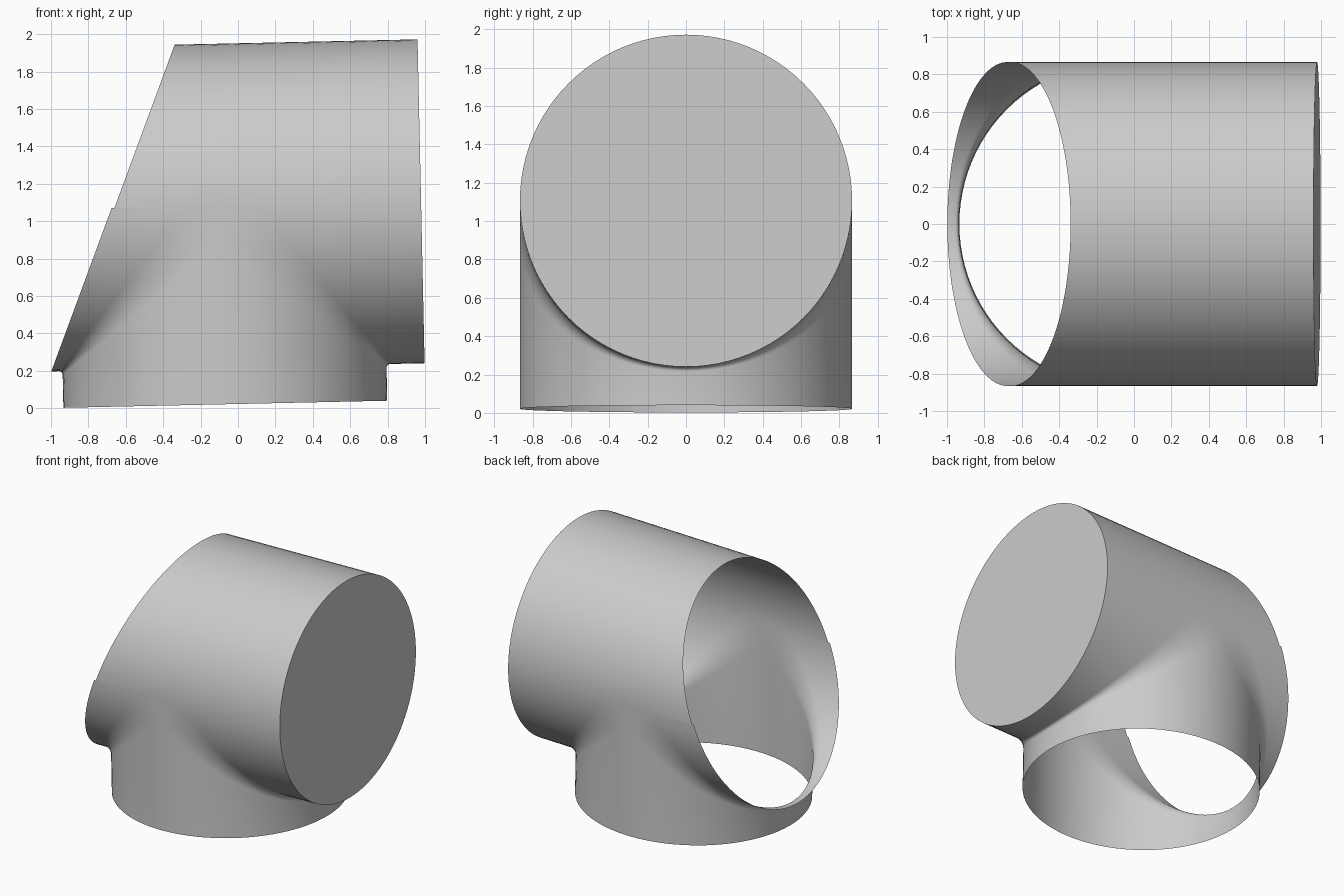
import bpy
import bmesh
from math import sin, cos, pi, radians
from mathutils import Matrix

cube = bpy.data.objects.get("Cube")
if cube:
    bpy.data.objects.remove(cube, do_unlink=True)

R = 0.866          # radius shared by both pipes
RIGHT = 1.07       # axis crossing to the capped end
DROP = 1.062       # axis crossing to the bottom rim
STEPS = 48         # segments per half turn
ARC = 6            # segments across the blend
PLACE = Matrix.Translation((-0.091, 0, 1.083)) @ Matrix.Rotation(radians(-1.25), 4, 'Y')

grey = bpy.data.materials.new("plain grey")
grey.use_nodes = True
grey.diffuse_color = (0.6, 0.6, 0.6, 1)
grey.node_tree.nodes["Principled BSDF"].inputs["Base Color"].default_value = (0.6, 0.6, 0.6, 1)


def slanted_end(z):
    return -0.585 + 0.394 * z


def blend(s):
    return 0.02 + 0.18 * (1 - s / R)


def corner(s, side):
    """Rounded corner between the two pipes in one slice, as (x, z) points."""
    f = blend(s)
    return [(side * (s + f - f * sin(a)), -s - f + f * cos(a))
            for a in (pi / 2 * k / ARC for k in range(ARC + 1))]


def branch_row(bm, t, side):
    y, s = R * cos(t), R * max(sin(t), 0)
    end = RIGHT if side > 0 else slanted_end(-s)
    points = [(end, -s)] + corner(s, side) + [(side * s, -DROP)]
    return [bm.verts.new((x, y, z)) for x, z in points]


def crown_row(bm, t):
    y, z = R * cos(t), R * max(sin(t), 0)
    f = blend(0)
    return [bm.verts.new((x, y, z)) for x in (slanted_end(z) + 0.015, -f, f, RIGHT)]


def bridge(bm, a, b):
    for k in range(len(a) - 1):
        bm.faces.new((a[k], a[k + 1], b[k + 1], b[k]))


def finish(bm, name, smooth):
    bmesh.ops.remove_doubles(bm, verts=bm.verts, dist=0.0001)
    bmesh.ops.recalc_face_normals(bm, faces=bm.faces)
    for face in bm.faces:
        face.smooth = smooth
    bm.transform(PLACE)
    mesh = bpy.data.meshes.new(name)
    bm.to_mesh(mesh)
    bm.free()
    mesh.materials.append(grey)
    obj = bpy.data.objects.new(name, mesh)
    bpy.context.collection.objects.link(obj)


# Pipe junction: upper half shell, two lower branches, flat webs at the sides
bm = bmesh.new()
angles = [pi * i / STEPS for i in range(STEPS + 1)]
crown = [crown_row(bm, t) for t in angles]
left = [branch_row(bm, t, -1) for t in angles]
right = [branch_row(bm, t, 1) for t in angles]
for rows in (crown, left, right):
    for a, b in zip(rows, rows[1:]):
        bridge(bm, a, b)
for i in (0, STEPS):
    bridge(bm, left[i][1:-1], right[i][1:-1])
finish(bm, "pipe_junction", True)

# Flat disc closing the right-hand end
bm = bmesh.new()
bmesh.ops.create_circle(bm, cap_ends=True, segments=2 * STEPS, radius=R,
                        matrix=Matrix.Translation((RIGHT, 0, 0)) @ Matrix.Rotation(pi / 2, 4, 'Y'))
finish(bm, "end_cap", False)
